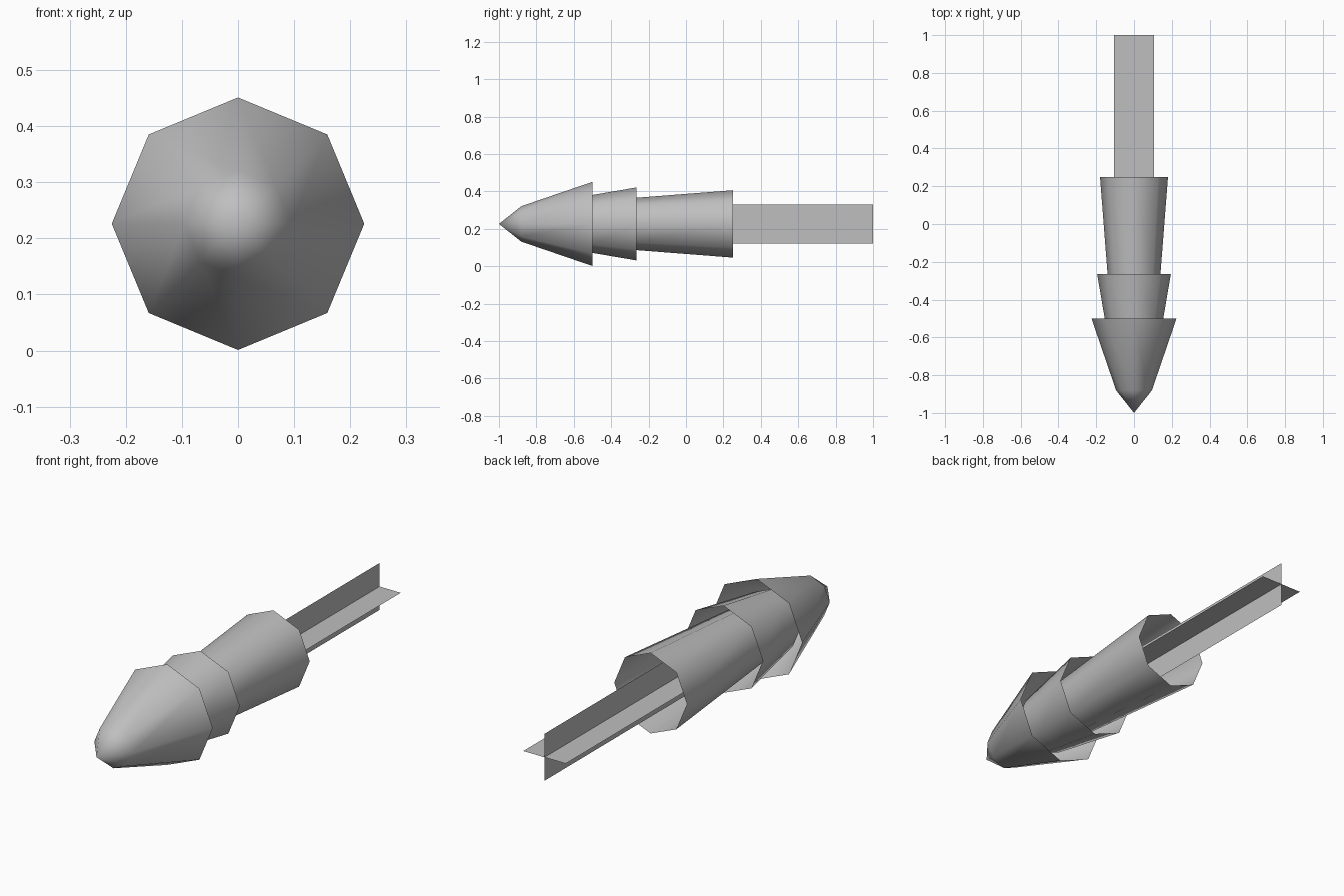
import bpy
import bmesh
from math import cos, sin, pi

cube = bpy.data.objects.get("Cube")
if cube:
    bpy.data.objects.remove(cube)

AXIS_Z = 0.226
SIDES = 8

# Single grey finish
grey = bpy.data.materials.new("mid grey")
grey.use_nodes = True
colour = (0.52, 0.52, 0.52, 1)
grey.diffuse_color = colour
grey.node_tree.nodes["Principled BSDF"].inputs["Base Color"].default_value = colour


def finish(bm, name, smooth):
    for face in bm.faces:
        face.smooth = smooth
    mesh = bpy.data.meshes.new(name)
    bm.to_mesh(mesh)
    bm.free()
    mesh.materials.append(grey)
    obj = bpy.data.objects.new(name, mesh)
    bpy.context.collection.objects.link(obj)
    return obj


def shell(name, profile):
    """Open eight-sided skin through (y, radius) rings; zero radius is a tip."""
    bm = bmesh.new()
    rings = []
    for y, r in profile:
        if r == 0:
            rings.append([bm.verts.new((0, y, AXIS_Z))] * SIDES)
        else:
            angles = [2 * pi * i / SIDES for i in range(SIDES)]
            rings.append([bm.verts.new((r * cos(a), y, AXIS_Z + r * sin(a)))
                          for a in angles])
    for front, back in zip(rings, rings[1:]):
        for i in range(SIDES):
            j = (i + 1) % SIDES
            corners = [front[i], front[j], back[j], back[i]]
            bm.faces.new(list(dict.fromkeys(corners)))
    bmesh.ops.recalc_face_normals(bm, faces=bm.faces)
    # Outward means the first face points away from the long axis
    face = bm.faces[:][0]
    c = face.calc_center_median()
    if face.normal.x * c.x + face.normal.z * (c.z - AXIS_Z) < 0:
        bmesh.ops.reverse_faces(bm, faces=bm.faces)
    return finish(bm, name, True)


# Nested flared body, open at the back of each stage
shell("nose_cone", [(-1, 0), (-0.88, 0.095), (-0.5, 0.225)])
shell("middle_collar", [(-0.62, 0.135), (-0.5, 0.155), (-0.265, 0.195)])
shell("rear_body", [(-0.45, 0.126), (-0.265, 0.14), (0.25, 0.18)])


# Crossed flat tail blades
def blade(name, dx, dz):
    bm = bmesh.new()
    corners = [(-1, 0), (1, 0), (1, 1), (-1, 1)]
    bm.faces.new([bm.verts.new((s * dx, y, AXIS_Z + s * dz)) for s, y in corners])
    return finish(bm, name, False)


blade("horizontal_tail_blade", 0.105, 0)
blade("vertical_tail_blade", 0, 0.105)
